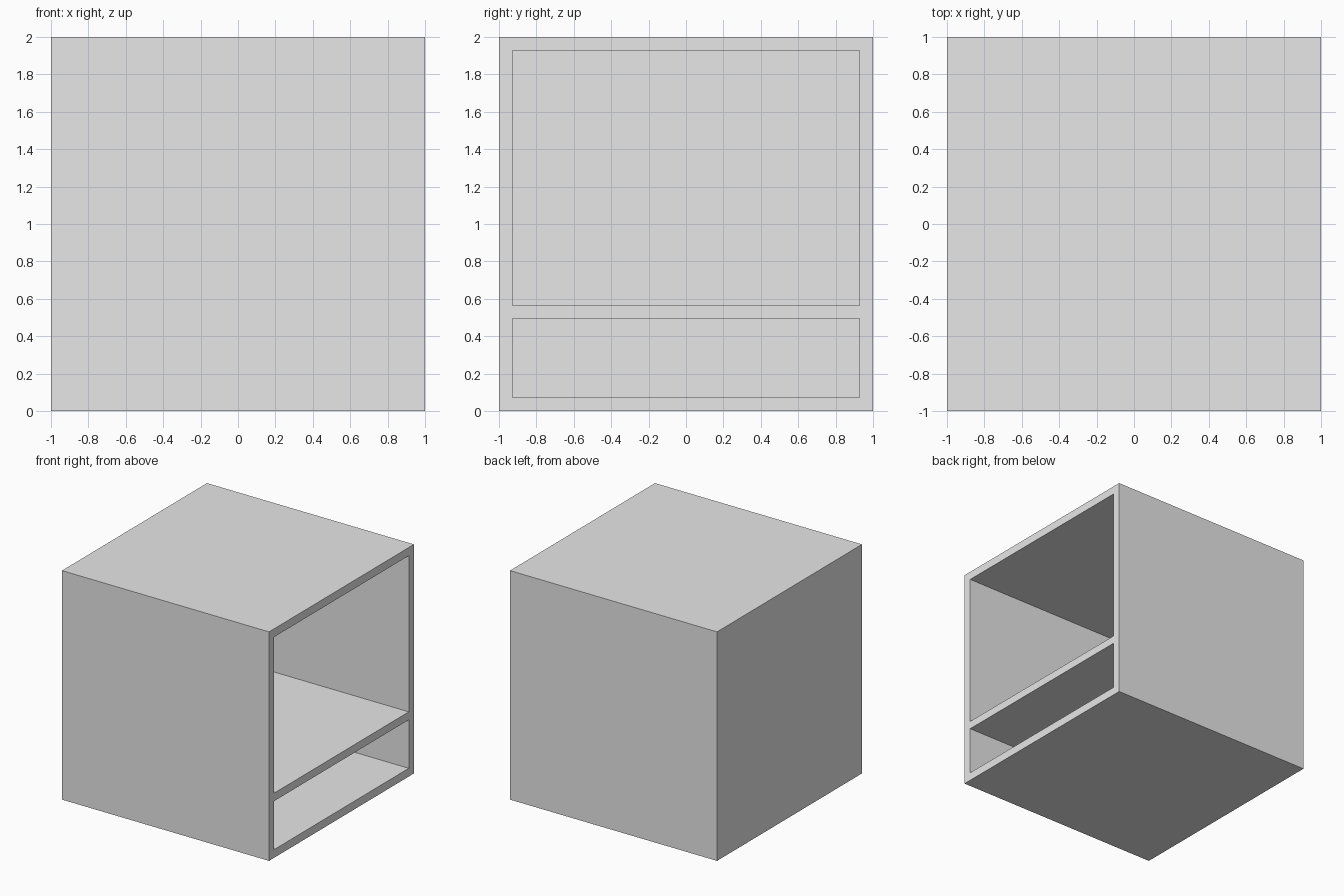
import bpy
import bmesh
from mathutils import Vector

default = bpy.data.objects.get("Cube")
if default:
    bpy.data.objects.remove(default, do_unlink=True)

WALL = 0.072            # thickness of the outer walls
SHELF = (0.495, 0.565)  # underside and top of the shelf

# Plain grey material
grey = bpy.data.materials.new("light_grey")
grey.use_nodes = True
colour = (0.8, 0.8, 0.8, 1)
grey.diffuse_color = colour
grey.node_tree.nodes["Principled BSDF"].inputs["Base Color"].default_value = colour

# Solid block standing on the ground
bm = bmesh.new()
bmesh.ops.create_cube(bm, size=2)
bmesh.ops.translate(bm, verts=bm.verts, vec=(0, 0, 1))


def open_side():
    return [f for f in bm.faces if f.normal.x > 0.9]


def cut(point, normal):
    """Split only the open side along a plane."""
    faces = open_side()
    edges = {e for f in faces for e in f.edges}
    verts = {v for f in faces for v in f.verts}
    bmesh.ops.bisect_plane(bm, geom=faces + list(edges) + list(verts),
                           plane_co=point, plane_no=normal)
    bm.normal_update()


# Mark out the rim and the shelf on the open side
bm.normal_update()
for z in (WALL, *SHELF, 2 - WALL):
    cut(Vector((0, 0, z)), Vector((0, 0, 1)))
for y in (WALL - 1, 1 - WALL):
    cut(Vector((0, y, 0)), Vector((0, 1, 0)))


def is_opening(face):
    c = face.calc_center_median()
    return abs(c.y) < 0.5 and (WALL < c.z < SHELF[0] or SHELF[1] < c.z < 2 - WALL)


# Sink both compartments back to the far wall
for face in [f for f in open_side() if is_opening(f)]:
    result = bmesh.ops.extrude_discrete_faces(bm, faces=[face])["faces"][0]
    bmesh.ops.translate(bm, verts=result.verts, vec=(WALL - 2, 0, 0))

bmesh.ops.recalc_face_normals(bm, faces=bm.faces)
mesh = bpy.data.meshes.new("cabinet_shell")
bm.to_mesh(mesh)
bm.free()
mesh.materials.append(grey)
cabinet = bpy.data.objects.new("cabinet_shell", mesh)
bpy.context.collection.objects.link(cabinet)
